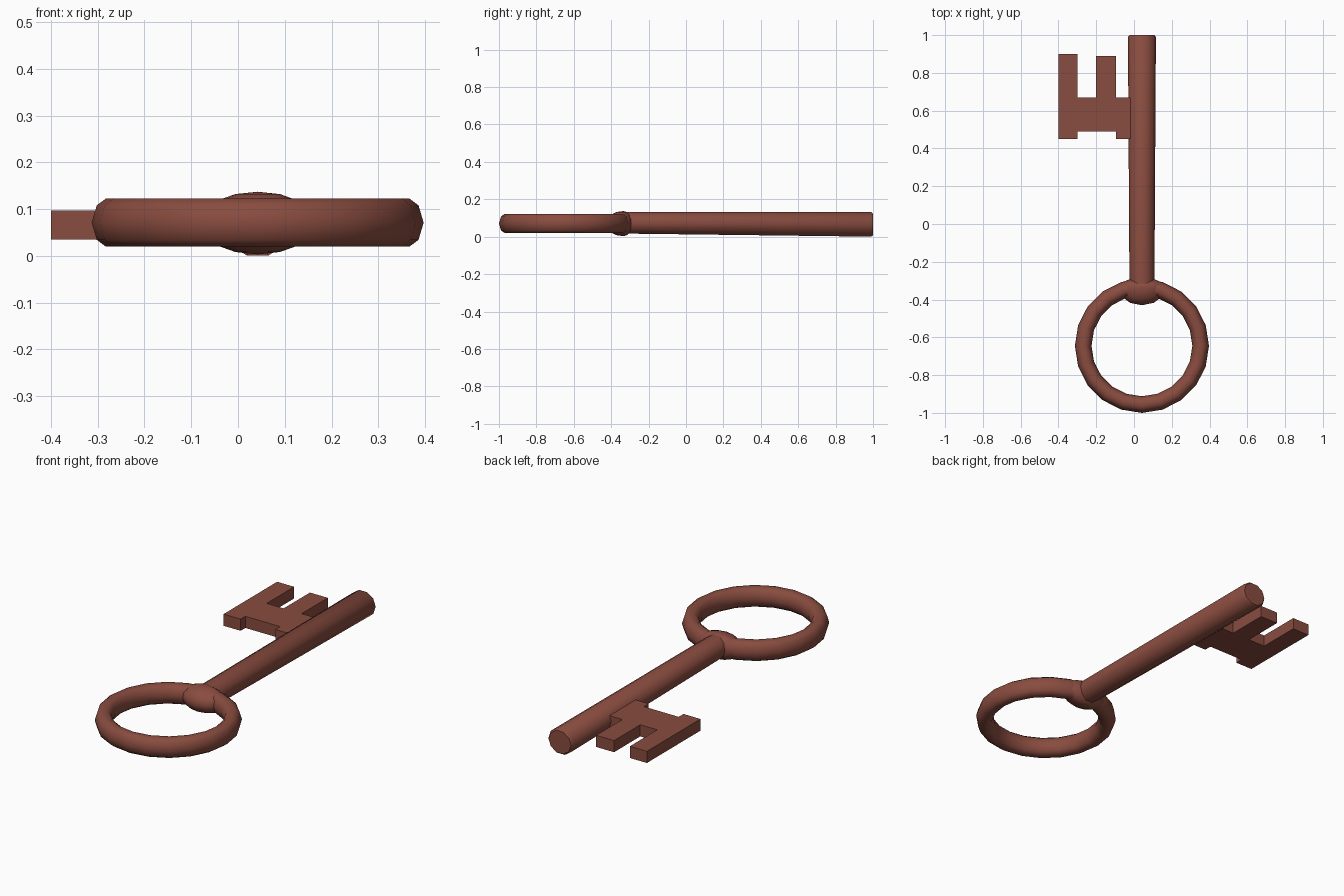
import bpy
import bmesh
from math import cos, sin, pi, radians

if "Cube" in bpy.data.objects:
    bpy.data.objects.remove(bpy.data.objects["Cube"], do_unlink=True)

AXIS_X = 0.042
RING_Y = -0.645
MID_Z = 0.071

rust = bpy.data.materials.new("rusty_brown")
rust.use_nodes = True
COLOUR = (0.25, 0.072, 0.05, 1)
rust.diffuse_color = COLOUR
rust.node_tree.nodes["Principled BSDF"].inputs["Base Color"].default_value = COLOUR


def finish(bm, name, smooth_angle):
    """Turn a bmesh into a shaded, coloured object."""
    bmesh.ops.recalc_face_normals(bm, faces=bm.faces[:])
    mesh = bpy.data.meshes.new(name)
    bm.to_mesh(mesh)
    bm.free()
    mesh.materials.append(rust)
    obj = bpy.data.objects.new(name, mesh)
    bpy.context.collection.objects.link(obj)
    bpy.ops.object.select_all(action="DESELECT")
    obj.select_set(True)
    bpy.context.view_layer.objects.active = obj
    bpy.ops.object.shade_smooth_by_angle(angle=radians(smooth_angle))
    return obj


def bridge(bm, loops, closed=False):
    """Join neighbouring vertex loops with quads."""
    pairs = list(zip(loops, loops[1:]))
    if closed:
        pairs.append((loops[-1], loops[0]))
    for a, b in pairs:
        n = len(a)
        for i in range(n):
            j = (i + 1) % n
            bm.faces.new((a[i], a[j], b[j], b[i]))


# Ring handle: ten-sided section swept round a circle
quarter = [(0.044, 0), (0.033, 0.037), (0.014, 0.051)]
upper = quarter + [(-r, z) for r, z in reversed(quarter)]
section = upper + [(r, -z) for r, z in reversed(upper[1:-1])]
bm = bmesh.new()
loops = []
SEGMENTS = 20
for k in range(SEGMENTS):
    a = 2 * pi * k / SEGMENTS
    loops.append([bm.verts.new((AXIS_X + (0.311 + r) * cos(a),
                                RING_Y + (0.311 + r) * sin(a), MID_Z + z))
                  for r, z in section])
bridge(bm, loops, closed=True)
finish(bm, "ring_handle", 60)

# Shaft: slightly widening rod with a small chamfer at the tip
bm = bmesh.new()
loops = []
for y, rx, rz, cz in [(-0.34, 0.066, 0.06, 0.074), (0.99, 0.074, 0.069, 0.066),
                      (1.0, 0.066, 0.061, 0.066)]:
    loops.append([bm.verts.new((AXIS_X + rx * cos(k * pi / 5), y,
                                cz + rz * sin(k * pi / 5))) for k in range(10)])
bridge(bm, loops)
bm.faces.new(loops[0])
bm.faces.new(loops[-1])
finish(bm, "shaft", 40)

# Joint: flattened swelling where the shaft meets the ring
bm = bmesh.new()
bmesh.ops.create_uvsphere(bm, u_segments=12, v_segments=8, radius=1)
for v in bm.verts:
    depth = 0.095 if v.co.y < 0 else 0.05
    v.co = (AXIS_X + 0.125 * v.co.x, -0.335 + depth * v.co.y,
            0.07 + 0.067 * v.co.z)
finish(bm, "joint", 60)

# Key bit: notched plate beside the shaft
outline = [(-0.4, 0.45), (-0.3, 0.45), (-0.3, 0.49), (-0.095, 0.49),
           (-0.095, 0.45), (0.04, 0.45), (0.04, 0.67), (-0.095, 0.67),
           (-0.095, 0.89), (-0.2, 0.89), (-0.2, 0.67), (-0.3, 0.67),
           (-0.3, 0.9), (-0.4, 0.9)]
bm = bmesh.new()
face = bm.faces.new([bm.verts.new((x, y, 0.035)) for x, y in outline])
raised = bmesh.ops.extrude_face_region(bm, geom=[face])
for item in raised["geom"]:
    if isinstance(item, bmesh.types.BMVert):
        item.co.z = 0.097
finish(bm, "key_bit", 30)
